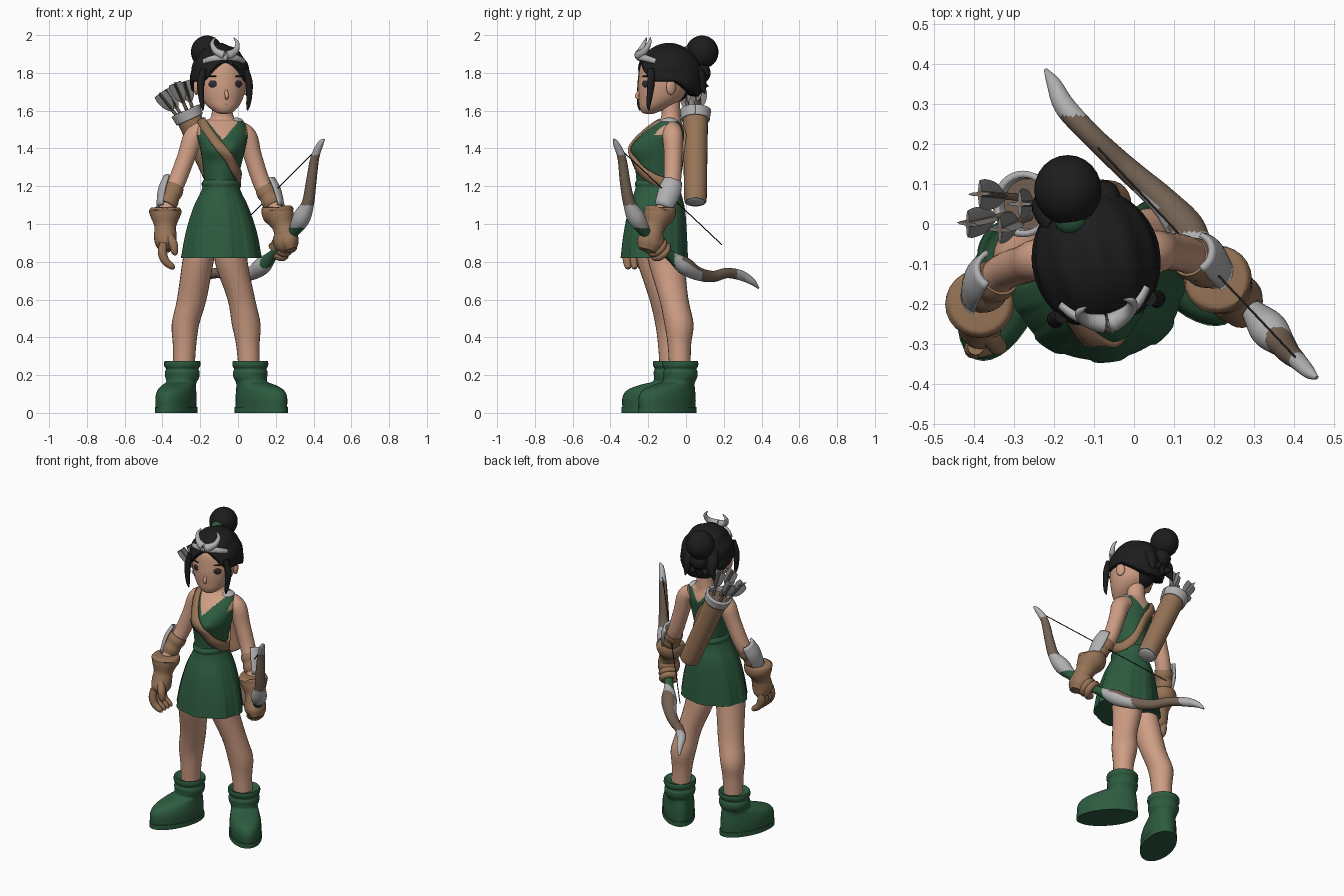
import bpy, bmesh, math
from mathutils import Vector, Matrix
from mathutils.bvhtree import BVHTree

if "Cube" in bpy.data.objects:
    bpy.data.objects.remove(bpy.data.objects["Cube"])


def material(name, r, g, b):
    m = bpy.data.materials.new(name)
    m.use_nodes = True
    m.diffuse_color = (r, g, b, 1)
    m.node_tree.nodes["Principled BSDF"].inputs["Base Color"].default_value = (r, g, b, 1)
    return m


SKIN = material("skin", .62, .34, .23)
HAIR = material("black hair", .012, .012, .013)
GREEN = material("forest green", .026, .105, .05)
LEATHER = material("tan leather", .31, .175, .095)
SILVER = material("silver", .44, .44, .45)
WOOD = material("grey brown wood", .17, .12, .085)
FEATHER = material("grey feather", .22, .215, .21)
EYE = material("dark eye", .03, .025, .03)
LIP = material("lip", .5, .25, .17)

HEAD_POS, HEAD_YAW = Vector((-.09, -.11, 0)), .2


def finish(name, bm, mats, rule=None, head=False, sharp=50):
    """Turn a bmesh into a smooth shaded object, coloured by a rule on face centres."""
    bmesh.ops.recalc_face_normals(bm, faces=bm.faces)
    for f in bm.faces:
        f.smooth = True
        if rule:
            f.material_index = rule(f.calc_center_median())
    me = bpy.data.meshes.new(name)
    bm.to_mesh(me)
    bm.free()
    me.set_sharp_from_angle(angle=math.radians(sharp))
    ob = bpy.data.objects.new(name, me)
    bpy.context.collection.objects.link(ob)
    for m in (mats if isinstance(mats, list) else [mats]):
        me.materials.append(m)
    if head:
        ob.location, ob.rotation_euler.z = HEAD_POS, HEAD_YAW
    return ob


def spline(rows, steps):
    """Catmull-Rom through rows of numbers."""
    p = [Vector(r) for r in rows]
    p = [2 * p[0] - p[1]] + p + [2 * p[-1] - p[-2]]
    out = []
    for a, b, c, d in zip(p, p[1:], p[2:], p[3:]):
        for i in range(steps):
            t = i / steps
            out.append(.5 * (2 * b + (c - a) * t + (2 * a - 5 * b + 4 * c - d) * t * t
                             + (3 * b - a - 3 * c + d) * t ** 3))
    return out + [p[-2]]


def loft(name, rows, mats, n=24, flat=False, steps=4, arc=None, shape=None, rule=None, head=False):
    """Sweep ellipses given as x, y, z, radius[, second radius]; flat keeps rings level, arc leaves it open."""
    pts = spline([r if len(r) == 5 else (*r, r[3]) for r in rows], steps)
    pos = [Vector(p[:3]) for p in pts]
    bm, rings = bmesh.new(), []
    a0, a1 = arc or (0, 2 * math.pi)
    count = n + 1 if arc else n
    for i, p in enumerate(pts):
        u, v = Vector((1, 0, 0)), Vector((0, 1, 0))
        if not flat:
            t = (pos[min(i + 1, len(pos) - 1)] - pos[max(i - 1, 0)]).normalized()
            u = (u - t * u.dot(t)).normalized()
            v = u.cross(t)
        ring = []
        for k in range(count):
            ang = a0 + (a1 - a0) * k / n
            s = shape(ang, i / (len(pts) - 1)) if shape else 1
            ring.append(bm.verts.new(pos[i] + s * (u * max(p[3], .002) * math.cos(ang)
                                                   + v * max(p[4], .002) * math.sin(ang))))
        rings.append(ring)
    for r, q in zip(rings, rings[1:]):
        for k in range(n):
            j = (k + 1) % count
            bm.faces.new((r[k], r[j], q[j], q[k]))
    if not arc:
        bm.faces.new(rings[0])
        bm.faces.new(rings[-1])
    return finish(name, bm, mats, rule, head)


def ball(name, loc, size, mat, yaw=0, head=False):
    bm = bmesh.new()
    m = Matrix.LocRotScale(Vector(loc), Matrix.Rotation(yaw, 3, 'Z'), Vector(size))
    bmesh.ops.create_uvsphere(bm, u_segments=24, v_segments=16, radius=1, matrix=m)
    return finish(name, bm, mat, head=head)


# Torso: tunic with a V neckline, bare shoulders above
def tunic_rule(c):
    off, low = abs(c.x + .08), 1.445 if c.y < -.1 else 1.47
    return int(c.z > low + 1.2 * off or (off > .12 and c.z > 1.47) or c.z > 1.557)


torso = loft("torso", [(-.09, -.15, 1.12, .1, .11), (-.09, -.15, 1.22, .09, .112), (-.085, -.15, 1.32, .104, .12),
                       (-.08, -.145, 1.41, .122, .125), (-.085, -.12, 1.48, .135, .11), (-.085, -.095, 1.54, .115, .07),
                       (-.083, -.08, 1.565, .062, .052), (-.085, -.085, 1.66, .05, .052)],
             [GREEN, SKIN], n=120, flat=True, steps=16, rule=tunic_rule)
for v in torso.data.vertices:
    if v.co.y < -.17:
        for bx in (-.135, -.03):
            v.co.y -= .028 * math.exp(-((v.co.x - bx) ** 2 + (v.co.z - 1.395) ** 2) / .0025)
ball("shoulder_clasp", (-.008, -.09, 1.543), (.037, .045, .02), SILVER)

# Shoulder strap laid on the torso surface
tree = BVHTree.FromPolygons([v.co for v in torso.data.vertices], [p.vertices for p in torso.data.polygons])
path = spline([(-.205, -.09, 1.57), (-.175, -.21, 1.515), (-.1, -.3, 1.415), (-.025, -.29, 1.32), (.02, -.2, 1.25),
               (.02, -.1, 1.22), (-.03, -.02, 1.27), (-.1, .01, 1.4), (-.17, -.02, 1.51), (-.205, -.09, 1.57)], 6)
bm, strips = bmesh.new(), []
for a, p, b in zip(path[-2:] + path, path, path[1:] + path[1:2]):
    nrm = tree.find_nearest(p)[1]
    side = (b - a).cross(nrm).normalized() * .027
    row = []
    for k in (-1, 0, 1):
        loc, nrm = tree.find_nearest(p + side * k)[:2]
        row.append(bm.verts.new(loc + nrm * .008))
    strips.append(row)
for r, q in zip(strips, strips[1:]):
    for k in (0, 1):
        bm.faces.new((r[k], r[k + 1], q[k + 1], q[k]))
strap = finish("strap", bm, LEATHER)
mod = strap.modifiers.new("thickness", 'SOLIDIFY')
mod.thickness, mod.offset = .014, 0

# Pleated skirt and waist roll
loft("skirt", [(-.09, -.15, 1.21, .094, .115), (-.09, -.15, 1.17, .106, .122), (-.09, -.155, 1.08, .148, .148),
               (-.088, -.163, .95, .187, .165), (-.088, -.168, .82, .21, .175)], GREEN, n=120, flat=True,
     shape=lambda a, t: 1 + .02 * t * math.tanh(5 * math.sin(8 * a + .6)))
loft("waist_roll", [(-.09, -.15, 1.235, .09, .112), (-.09, -.15, 1.215, .103, .122), (-.09, -.15, 1.195, .098, .118)],
     GREEN, flat=True, shape=lambda a, t: 1 + .015 * math.sin(17 * a))

# Legs
loft("right_leg", [(-.19, -.17, .92, .085, .1), (-.212, -.16, .8, .083, .098), (-.245, -.115, .6, .078, .078),
                   (-.278, -.085, .47, .073, .078), (-.283, -.083, .36, .062, .065), (-.287, -.08, .22, .056, .058)],
     SKIN, flat=True)
loft("left_leg", [(-.03, -.12, .92, .085, .1), (-.036, -.105, .8, .087, .095), (.018, -.064, .6, .073, .077),
                  (.043, -.037, .47, .076, .077), (.052, -.035, .36, .062, .062), (.06, -.032, .22, .056, .056)],
     SKIN, flat=True)

# Boots: local frame with the toe towards -y
for name, x, y, yaw in (("right_boot", -.295, -.08, -.37), ("left_boot", .065, -.03, .7)):
    boot = loft(name, [(0, -.091, .025, .092, .181), (0, -.091, .08, .094, .181), (0, -.08, .12, .089, .166),
                       (0, -.045, .148, .082, .127), (0, -.01, .165, .08, .09), (0, 0, .19, .09, .09),
                       (0, 0, .215, .092, .092), (0, 0, .232, .086, .086), (0, 0, .25, .096, .094),
                       (0, 0, .275, .093, .091), (0, 0, .262, .07, .07)], GREEN, n=32, flat=True)
    sole = loft(name + "_sole", [(0, -.091, 0, .097, .186), (0, -.091, .03, .097, .186)], GREEN, n=32, flat=True)
    for ob in (boot, sole):
        ob.location, ob.rotation_euler.z = (x, y, 0), yaw

# Arms, wrist wraps, silver guards and glove cuffs
ARMS = {"right": [(-.18, -.09, 1.5, .05), (-.235, -.09, 1.46, .054), (-.272, -.1, 1.36, .048), (-.325, -.12, 1.22, .046),
                  (-.37, -.165, 1.12, .043), (-.385, -.2, 1.04, .036)],
        "left": [(.0, -.075, 1.5, .05), (.048, -.07, 1.46, .054), (.078, -.068, 1.36, .048), (.128, -.075, 1.21, .046),
                 (.178, -.105, 1.12, .043), (.21, -.14, 1.04, .036)]}
for side, arm in ARMS.items():
    sign = -1 if side == "right" else 1
    loft(side + "_arm", arm, SKIN)
    e, w, h = (Vector(r[:3]) for r in arm[3:])
    loft(side + "_wrist_wrap", [(*e.lerp(w, .22 + .25 * i), .05 + .005 * (i % 2)) for i in range(5)], LEATHER)
    top, low = e.lerp(w, -.2) + Vector((sign * .026, 0, 0)), w.lerp(h, .5)
    mid = math.pi if side == "right" else 0
    guard = loft(side + "_guard", [(*top, .055), (*(e.lerp(w, .5) + Vector((sign * .01, 0, 0))), .068), (*low, .056)],
                 SILVER, n=12, arc=(mid - 1.1, mid + 1.1))
    guard.modifiers.new("thickness", 'SOLIDIFY').thickness = .014
    down = Vector((.0, -.012, -.045)) if side == "right" else Vector((.015, -.014, -.045))
    c = h + Vector((0, 0, .035))
    loft(side + "_glove", [(*(c + Vector((0, 0, .014))), .052), (*(c + Vector((0, 0, .01))), .077),
                           (*(c - Vector((0, 0, .012))), .086),
                           (*(c + down), .074), (*(c + down * 2), .057), (*(c + down * 3), .06),
                           (*(c + down * 4), .054, .066), (*(c + down * 4.8), .03, .045)], LEATHER)

# Relaxed right fingers and thumb
for i in range(4):
    y = -.205 - .034 * i
    loft("right_finger", [(-.395, y, .9, .02), (-.4, y - .005, .85, .024), (-.385, y - .005, .805, .022),
                          (-.35, y, .775, .017), (-.335, y, .765, .005)], LEATHER, n=12)
loft("right_thumb", [(-.375, -.265, .95, .022), (-.345, -.3, .9, .024), (-.335, -.305, .85, .018),
                     (-.335, -.3, .835, .005)], LEATHER, n=12)

# Left fist around the bow grip
ball("left_fist", (.247, -.18, .912), (.062, .066, .07), LEATHER)
grip = Vector((.15, -.18, .2)).normalized()
e1 = Vector((.8, .6, 0)).normalized()
e1 = (e1 - grip * e1.dot(grip)).normalized()
e2 = grip.cross(e1)
for i in range(4):
    c = Vector((.238, -.163, .888)) + grip * (.034 * i - .05)
    loft("left_finger", [(*(c + .042 * (e1 * math.cos(a) + e2 * math.sin(a))), .021) for a in
                         (-2.6, -1.9, -1.2, -.5, .2, .9, 1.6, 2.3)], LEATHER, n=12, steps=2)


# Bow and string
def bow_rule(c):
    if c.z > .98:
        return 1 if c.z > 1.365 or c.z < 1.1 else 0
    if c.y < -.06:
        return 2
    inner_wood = c.y > -.02 and c.z > .795 - .55 * c.y
    return 1 if (c.y < .085 and not inner_wood) or c.y > .27 else 0


loft("bow", [(.456, -.383, 1.448, .005), (.437, -.37, 1.425, .016), (.407, -.34, 1.35, .023), (.387, -.322, 1.22, .028),
             (.37, -.3, 1.11, .033), (.335, -.262, 1.03, .047), (.29, -.21, .95, .028), (.24, -.155, .89, .027),
             (.18, -.08, .83, .028), (.13, -.01, .78, .046), (.07, .06, .738, .036), (-.02, .14, .722, .03),
             (-.1, .215, .74, .027), (-.17, .29, .728, .027), (-.2, .35, .695, .018), (-.22, .384, .66, .005)],
     [WOOD, SILVER, GREEN], n=24, steps=14, rule=bow_rule)
loft("bow_string", [(.405, -.335, 1.385, .0028), (-.09, .19, .89, .0028)], HAIR, n=8)

# Quiver with silver base, open rim and arrows
base, mouth = Vector((-.06, .05, 1.12)), Vector((-.277, .05, 1.6))
loft("quiver", [(*base.lerp(mouth, t), r) for t, r in ((-.02, .035), (0, .052), (.04, .06), (.5, .063), (.93, .067))],
     [LEATHER, SILVER], rule=lambda c: int((c - base).dot(mouth - base) < -.001))
rim = loft("quiver_rim", [(*base.lerp(mouth, t), r) for t, r in ((.9, .076), (.95, .079), (1, .083))], SILVER,
           n=32, arc=(0, 2 * math.pi))
rim.modifiers.new("thickness", 'SOLIDIFY').thickness = .016
loft("quiver_inside", [(*base.lerp(mouth, t), .069) for t in (.9, .95)], WOOD)
for tip in ((-.415, 0, 1.69), (-.385, .075, 1.71), (-.335, -.015, 1.745), (-.285, .05, 1.755)):
    tip = Vector(tip)
    foot = mouth.lerp(base, .3) + (tip - Vector((-.35, .03, 1.72))) * .25
    loft("arrow_shaft", [(*foot, .009), (*tip, .009)], WOOD, n=8)
    d = (tip - foot).normalized()
    for a, b in ((.038, .005), (.005, .038)):
        loft("fletching", [(*(tip - d * s), max(a * w, .005), max(b * w, .005)) for s, w in
                           ((0, .9), (.03, 1), (.08, .8), (.12, .1))], FEATHER, n=8)

# Head, ears and face
loft("head", [(0, -.085, 1.583, .02, .02), (0, -.083, 1.592, .045, .042), (0, -.058, 1.62, .08, .08),
              (0, -.03, 1.655, .106, .112), (0, -.013, 1.7, .124, .132), (0, -.005, 1.76, .134, .138),
              (0, .005, 1.85, .122, .132), (0, .01, 1.92, .06, .07)], SKIN, n=40, flat=True, head=True)
loft("nose", [(0, -.135, 1.715, .006), (0, -.147, 1.69, .01), (0, -.154, 1.677, .01), (0, -.146, 1.667, .009),
              (0, -.134, 1.661, .004)], SKIN, n=16, head=True)
ball("mouth", (0, -.136, 1.635), (.016, .005, .004), LIP, head=True)
for s in (-1, 1):
    ball("ear", (s * .132, .005, 1.725), (.016, .028, .042), SKIN, s * .3, True)
    ball("eye", (s * .07, -.122, 1.742), (.023, .006, .019), EYE, s * .55, True)
    ball("eyebrow", (s * .07, -.122, 1.782), (.026, .005, .004), HAIR, s * .55, True)

# Hair cap: grooved shell that dives under the skin below the hairline
bm = bmesh.new()
bmesh.ops.create_uvsphere(bm, u_segments=96, v_segments=64, radius=1)
for v in bm.verts:
    u = v.co.copy()
    x, y, z = u.x * .158, u.y * .18, 1.765 + u.z * .19
    line = max(1.855 - .125 * (abs(x) / .13) ** 1.6, 1.75) if y < 0 else max(1.75 - .6 * y, 1.665)
    f = min(max((z - line) / .02 + .5, 0), 1)
    groove = .022 * math.cos(14 * math.atan2(u.x, u.z + .3)) * (1 - abs(u.y))
    k = .7 + (.3 + groove) * f * f * (3 - 2 * f)
    v.co = (x * k, .02 + y * k, 1.765 + (z - 1.765) * k)
finish("hair", bm, HAIR, head=True)

# Side locks, nape knot and tufts, bun and tie
for s in (-1, 1):
    loft("side_lock", [(s * .112, -.1, 1.82, .018), (s * .13, -.103, 1.75, .02), (s * .13, -.11, 1.68, .016),
                       (s * .124, -.115, 1.63, .011), (s * .12, -.113, 1.6, .003)], HAIR, n=12, head=True)
for i in range(5):
    x = .036 * (i - 2) - .02
    loft("nape_tuft", [(x * .8, .12, 1.84, .035), (x, .165, 1.79, .04), (x * 1.1, .185, 1.74, .028),
                       (x * 1.3, .2 + .03 * (i % 2), 1.69 + .04 * (i % 2), .003)], HAIR, n=12, head=True)
ball("nape_knot", (-.15, .08, 1.8), (.055, .05, .055), HAIR)
ball("bun", (-.165, .085, 1.91), (.084, .087, .088), HAIR)
ball("hair_tie", (-.155, .01, 1.895), (.042, .04, .048), GREEN)

# Crescent tiara resting on the hair
loft("tiara_band", [(.132 * math.sin(a), .02 - .157 * math.cos(a), 1.825 + .06 * math.cos(a), .012, .022 - .008 * abs(a))
                    for a in (-.95, -.65, -.3, 0, .3, .65, .95)], SILVER, n=12, head=True)
loft("tiara_crescent", [(.05, -.09, 1.987, .003), (.068, -.1, 1.955, .011), (.052, -.122, 1.915, .018),
                        (0, -.14, 1.893, .026), (-.052, -.122, 1.915, .018), (-.068, -.1, 1.955, .011),
                        (-.05, -.09, 1.987, .003)], SILVER, n=12, head=True)
